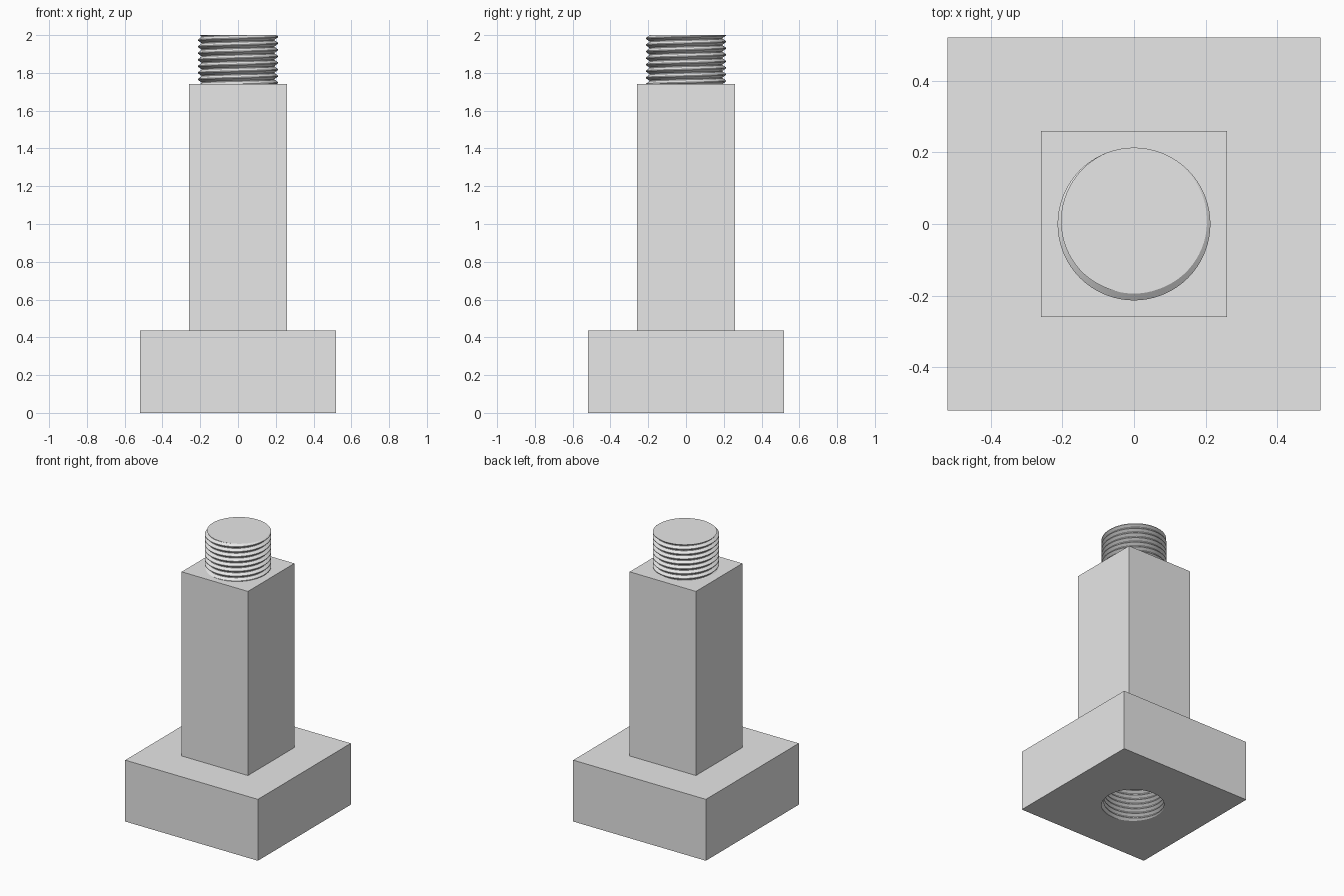
import bpy
import bmesh
import math

cube = bpy.data.objects.get("Cube")
if cube:
    bpy.data.objects.remove(cube, do_unlink=True)

BASE_HALF, BASE_TOP = 0.52, 0.435
COLUMN_HALF, COLUMN_TOP = 0.26, 1.74
TOP = 2.0
CREST, ROOT, PITCH = 0.213, 0.194, 0.0347
SEGMENTS = 72

grey = bpy.data.materials.new("plain grey")
grey.use_nodes = True
grey.diffuse_color = (0.8, 0.8, 0.8, 1)
grey.node_tree.nodes["Principled BSDF"].inputs["Base Color"].default_value = (0.8, 0.8, 0.8, 1)


def add_object(name, bm):
    bmesh.ops.recalc_face_normals(bm, faces=bm.faces[:])
    mesh = bpy.data.meshes.new(name)
    bm.to_mesh(mesh)
    bm.free()
    mesh.materials.append(grey)
    obj = bpy.data.objects.new(name, mesh)
    bpy.context.collection.objects.link(obj)
    return obj


def block(name, half, low, high):
    bm = bmesh.new()
    bmesh.ops.create_cube(bm, size=1)
    for v in bm.verts:
        v.co = (v.co.x * 2 * half, v.co.y * 2 * half, low + (v.co.z + 0.5) * (high - low))
    return add_object(name, bm)


def threaded_rod(name, low, high, clearance=0.0):
    """Closed right-handed screw, cut flat at both ends."""
    bm = bmesh.new()
    found = {}

    def vertex(angle, z):
        z = min(max(z, low), high)
        phase = (z - high) / PITCH - angle / math.tau + 0.25
        distance = abs(phase - round(phase))
        slope = min(max((distance - 0.06) / 0.38, 0), 1)
        r = CREST + clearance + (ROOT - CREST) * slope
        co = (r * math.cos(angle), r * math.sin(angle), z)
        key = tuple(round(c, 5) + 0.0 for c in co)
        if key not in found:
            found[key] = bm.verts.new(co)
        return found[key]

    # Helical rows follow the edges of the crests and roots
    turns = math.ceil((high - low) / PITCH) + 2
    rows = [k + edge for k in range(-turns, 3) for edge in (-0.06, 0.06, 0.44, 0.56)]
    columns = []
    for s in range(SEGMENTS + 1):
        angle = math.tau * (s % SEGMENTS) / SEGMENTS
        rise = s / SEGMENTS - 0.25
        columns.append([vertex(angle, high + PITCH * (row + rise)) for row in rows])
    for a, b in zip(columns, columns[1:]):
        for i in range(len(rows) - 1):
            corners = list(dict.fromkeys((a[i], b[i], b[i + 1], a[i + 1])))
            if len(corners) > 2:
                bm.faces.new(corners)
    # Flat end caps
    for end in (0, -1):
        bm.faces.new([column[end] for column in columns[:-1]])
    return add_object(name, bm)


def smooth(obj):
    bpy.ops.object.select_all(action="DESELECT")
    obj.select_set(True)
    bpy.context.view_layer.objects.active = obj
    bpy.ops.object.shade_smooth_by_angle(angle=math.radians(25))


# Square foot with a threaded socket underneath
base = block("base", BASE_HALF, 0, BASE_TOP)
cutter = threaded_rod("socket_cutter", -0.03, TOP - COLUMN_TOP, 0.002)
cutter.hide_render = True
cut = base.modifiers.new("socket", "BOOLEAN")
cut.operation = "DIFFERENCE"
cut.solver = "EXACT"
cut.object = cutter
bpy.ops.object.select_all(action="DESELECT")
base.select_set(True)
bpy.context.view_layer.objects.active = base
bpy.ops.object.modifier_apply(modifier=cut.name)
bpy.data.objects.remove(cutter, do_unlink=True)
smooth(base)

# Square column
block("column", COLUMN_HALF, BASE_TOP, COLUMN_TOP)

# Threaded stud on top
smooth(threaded_rod("threaded_stud", COLUMN_TOP - 0.01, TOP))
